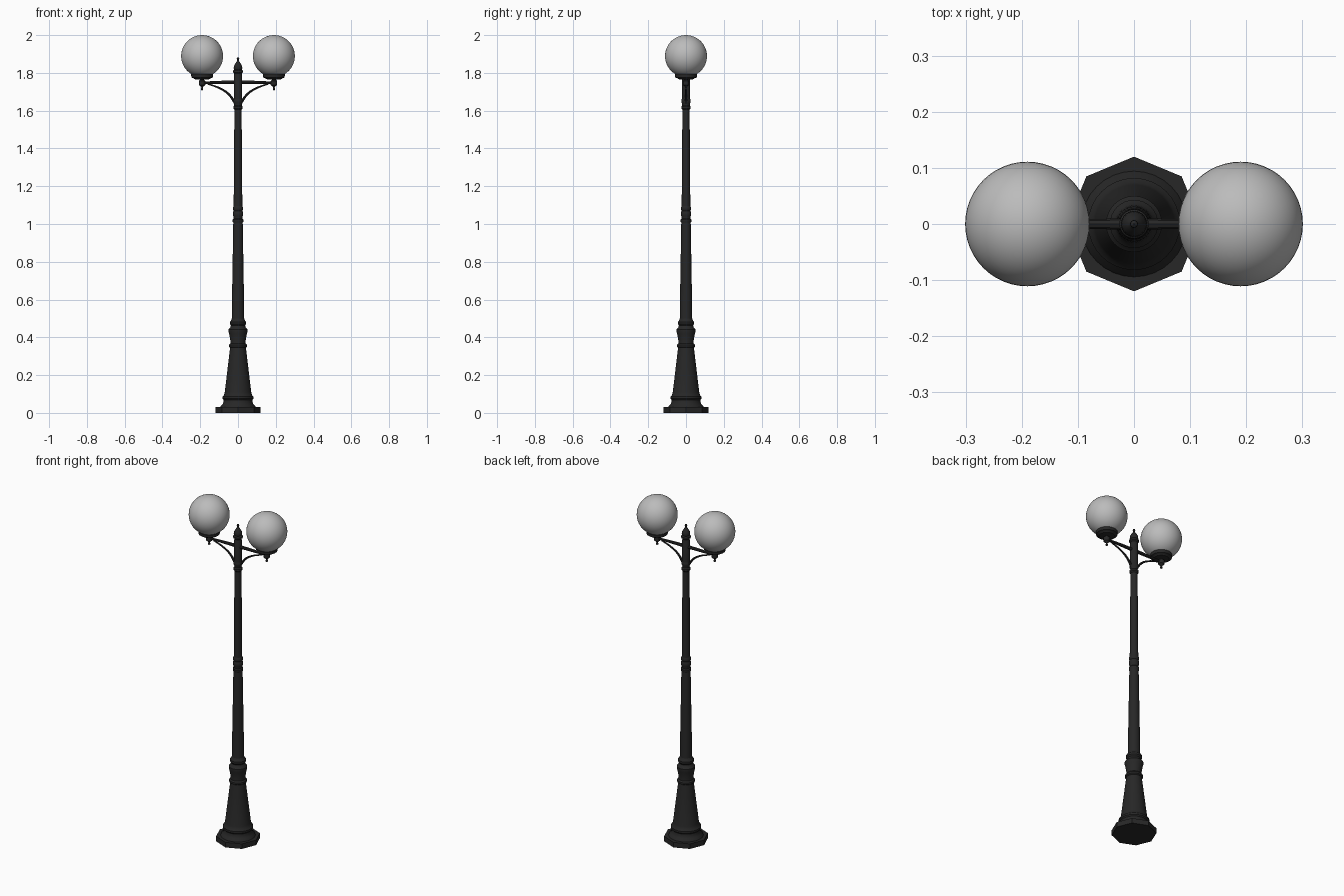
import bpy, math
from mathutils import Vector

if "Cube" in bpy.data.objects:
    bpy.data.objects.remove(bpy.data.objects["Cube"])


def material(name, rgb):
    m = bpy.data.materials.new(name)
    m.diffuse_color = (*rgb, 1)
    m.use_nodes = True
    m.node_tree.nodes["Principled BSDF"].inputs["Base Color"].default_value = m.diffuse_color
    return m


IRON = material("black_iron", (0.02, 0.02, 0.02))
GLASS = material("globe_grey", (0.5, 0.5, 0.5))


def finish(ob, name, mat, smooth=True):
    ob.name = name
    ob.data.materials.append(mat)
    if smooth:
        bpy.ops.object.select_all(action='DESELECT')
        ob.select_set(True)
        bpy.context.view_layer.objects.active = ob
        bpy.ops.object.shade_smooth_by_angle(angle=math.radians(35))
    return ob


def lathe(name, profile, x=0, sides=32, smooth=True):
    """Revolve (radius, z) points, bottom to top, with closed ends."""
    verts, faces = [], []
    for r, z in profile:
        for i in range(sides):
            a = 2 * math.pi * i / sides
            verts.append((x + r * math.cos(a), r * math.sin(a), z))
    for k in range(len(profile) - 1):
        for i in range(sides):
            j = (i + 1) % sides
            faces.append((k * sides + i, k * sides + j, (k + 1) * sides + j, (k + 1) * sides + i))
    faces.append(tuple(reversed(range(sides))))
    faces.append(tuple(range(len(verts) - sides, len(verts))))
    me = bpy.data.meshes.new(name)
    me.from_pydata(verts, [], faces)
    ob = bpy.data.objects.new(name, me)
    bpy.context.collection.objects.link(ob)
    return finish(ob, name, IRON, smooth)


def rod(name, points, radii):
    """Smooth round rod through points, converted to a mesh."""
    cu = bpy.data.curves.new(name, 'CURVE')
    cu.dimensions = '3D'
    cu.bevel_depth = 1
    cu.bevel_resolution = 2
    cu.use_fill_caps = True
    cu.resolution_u = 6
    sp = cu.splines.new('BEZIER')
    sp.bezier_points.add(len(points) - 1)
    for bp, p, r in zip(sp.bezier_points, points, radii):
        bp.co = Vector(p)
        bp.radius = r
        bp.handle_left_type = bp.handle_right_type = 'AUTO'
    ob = bpy.data.objects.new(name, cu)
    bpy.context.collection.objects.link(ob)
    bpy.ops.object.select_all(action='DESELECT')
    ob.select_set(True)
    bpy.context.view_layer.objects.active = ob
    bpy.ops.object.convert(target='MESH')
    return finish(bpy.context.object, name, IRON)


# octagonal foot with corners on the axes
lathe("foot_plate", [(0.12, 0), (0.12, 0.03)], sides=8, smooth=False)

# flared pedestal with collar mouldings
lathe("pedestal", [(0.095, 0.028), (0.092, 0.036), (0.082, 0.045), (0.077, 0.058), (0.076, 0.068),
                   (0.082, 0.075), (0.082, 0.086), (0.074, 0.095), (0.070, 0.11), (0.042, 0.345),
                   (0.048, 0.35), (0.048, 0.36), (0.041, 0.368), (0.041, 0.385), (0.047, 0.42),
                   (0.050, 0.43), (0.050, 0.442), (0.042, 0.45), (0.037, 0.462), (0.043, 0.47),
                   (0.043, 0.482), (0.036, 0.49), (0.033, 0.50)])

# lower and upper shaft, with the middle collar between
lathe("lower_shaft", [(0.033, 0.49), (0.031, 0.65), (0.025, 1.01)])
lathe("middle_collar", [(0.024, 1.005), (0.028, 1.012), (0.028, 1.024), (0.023, 1.03), (0.023, 1.038),
                        (0.027, 1.045), (0.027, 1.062), (0.023, 1.07), (0.027, 1.076),
                        (0.027, 1.086), (0.023, 1.095)])
lathe("upper_shaft", [(0.023, 1.09), (0.019, 1.61)])
lathe("upper_collar", [(0.019, 1.605), (0.025, 1.612), (0.025, 1.622), (0.020, 1.628),
                       (0.020, 1.636), (0.025, 1.645), (0.025, 1.655), (0.021, 1.665)])

# head of the post and its finial
lathe("post_head", [(0.022, 1.66), (0.022, 1.785), (0.020, 1.79), (0.020, 1.797), (0.026, 1.803),
                    (0.026, 1.812), (0.020, 1.818), (0.023, 1.824), (0.021, 1.838), (0.011, 1.855),
                    (0.005, 1.862), (0.004, 1.868), (0.007, 1.874), (0.006, 1.879), (0.001, 1.883)])

for side, s in (("left", -1), ("right", 1)):
    # horizontal arm
    rod(side + "_arm", [(s * 0.01, 0, 1.75), (s * 0.07, 0, 1.75), (s * 0.19, 0, 1.748)],
        [0.010, 0.009, 0.006])
    # curved bracket under the arm
    rod(side + "_bracket", [(s * 0.015, 0, 1.64), (s * 0.05, 0, 1.688), (s * 0.095, 0, 1.718),
                            (s * 0.16, 0, 1.742)], [0.007, 0.006, 0.005, 0.004])
    # hanging finial and hub at the arm end
    lathe(side + "_hub", [(0.001, 1.707), (0.006, 1.711), (0.006, 1.718), (0.004, 1.723),
                          (0.008, 1.730), (0.017, 1.735), (0.017, 1.758), (0.010, 1.763),
                          (0.012, 1.772)], s * 0.19, 20)
    # globe holder
    lathe(side + "_globe_holder", [(0.02, 1.764), (0.042, 1.767), (0.046, 1.772), (0.057, 1.776),
                                   (0.058, 1.793), (0.054, 1.797)], s * 0.19)
    # globe
    bpy.ops.mesh.primitive_uv_sphere_add(segments=48, ring_count=24, radius=0.111,
                                         location=(s * 0.19, 0, 1.889))
    finish(bpy.context.object, side + "_globe", GLASS)
